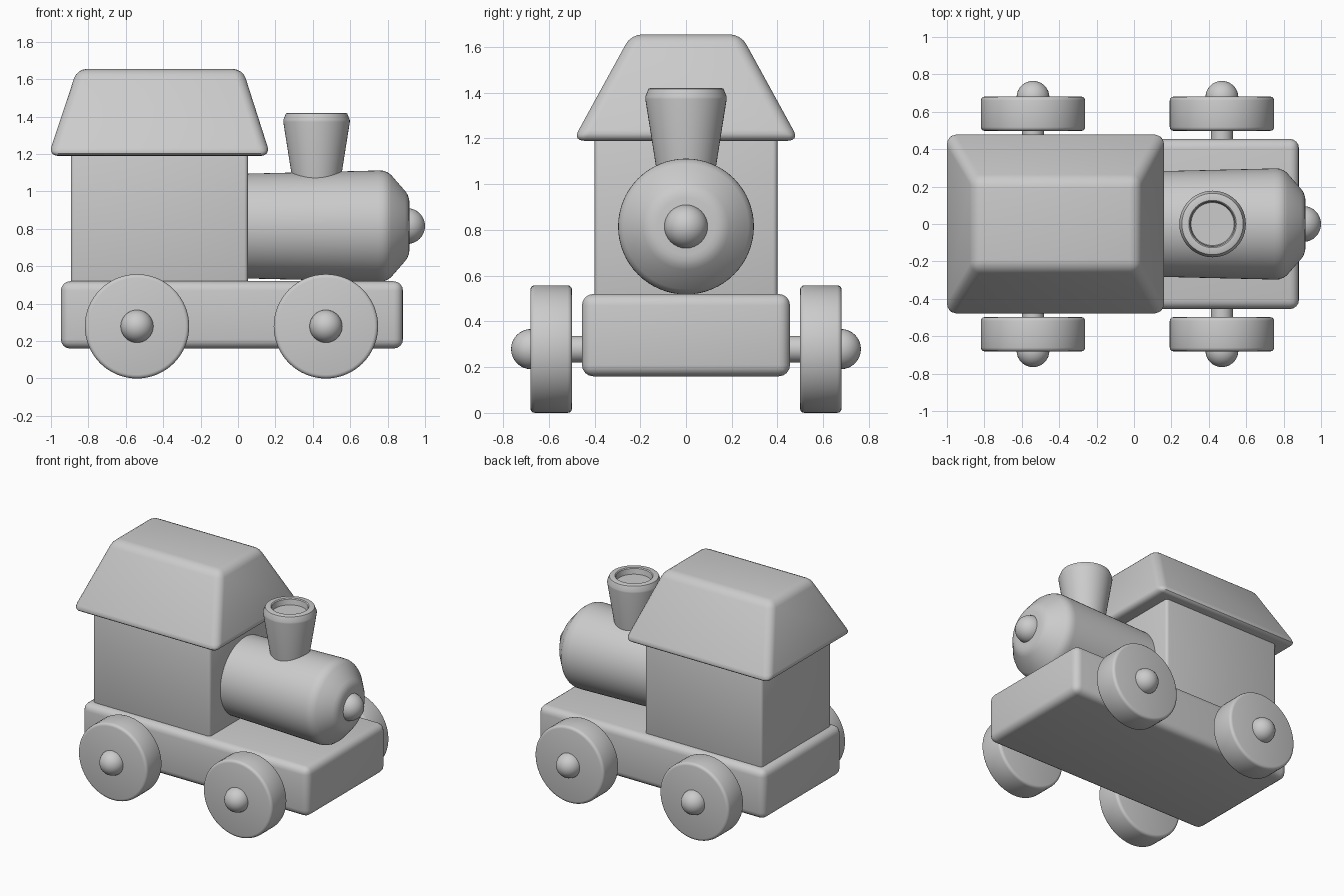
import bpy, bmesh
from math import pi, sin, cos, radians
from mathutils import Matrix

if "Cube" in bpy.data.objects:
    bpy.data.objects.remove(bpy.data.objects["Cube"])


def finish(name, bm, matrix=Matrix()):
    bmesh.ops.remove_doubles(bm, verts=bm.verts, dist=1e-5)
    bmesh.ops.recalc_face_normals(bm, faces=bm.faces)
    mesh = bpy.data.meshes.new(name)
    bm.to_mesh(mesh)
    bm.free()
    mesh.shade_smooth()
    mesh.set_sharp_from_angle(angle=radians(32))
    obj = bpy.data.objects.new(name, mesh)
    obj.matrix_world = matrix
    bpy.context.collection.objects.link(obj)
    return obj


def block(name, x, y, z, bevel, segments=4, top_x=None, top_y=None):
    """Bevelled box; x and z are ranges, y a half width, optional smaller top."""
    bm = bmesh.new()
    bmesh.ops.create_cube(bm, size=2)
    for v in bm.verts:
        top = v.co.z > 0
        xr = top_x if top and top_x else x
        yr = top_y if top and top_y else y
        v.co = (xr[v.co.x > 0], yr * v.co.y, z[top])
    bmesh.ops.bevel(bm, geom=bm.edges[:], offset=bevel, segments=segments,
                    profile=0.5, affect='EDGES')
    return finish(name, bm)


def lathe(name, profile, matrix, steps=48):
    """Revolve (radius, height) points round local z."""
    bm = bmesh.new()
    verts = [bm.verts.new((r, 0, h)) for r, h in profile]
    edges = [bm.edges.new(pair) for pair in zip(verts, verts[1:])]
    bmesh.ops.spin(bm, geom=verts + edges, cent=(0, 0, 0), axis=(0, 0, 1),
                   angle=2 * pi, steps=steps, use_merge=True)
    return finish(name, bm, matrix)


def ball(radius, centre, n=16):
    return [(radius * sin(pi * i / n), centre - radius * cos(pi * i / n))
            for i in range(n + 1)]


# Body
block("chassis", (-0.947, 0.882), 0.455, (0.16, 0.52), 0.05)
block("cabin", (-0.893, 0.053), 0.40, (0.50, 1.21), 0.02, 3)
block("roof", (-1.014, 0.174), 0.495, (1.19, 1.655), 0.05, 4,
      top_x=(-0.86, 0.025), top_y=0.24)

# Boiler with rounded, chamfered front and nose knob
along_x = Matrix.Translation((0, 0, 0.815)) @ Matrix.Rotation(pi / 2, 4, 'Y')
lathe("boiler", [(0, 0.0), (0.279, 0.0), (0.297, 0.75), (0.296, 0.775),
                 (0.288, 0.798), (0.274, 0.818), (0.188, 0.893),
                 (0.170, 0.906), (0.148, 0.914), (0.125, 0.917), (0, 0.917)],
      along_x, 64)
lathe("nose_knob", ball(0.096, 0.904), along_x, 32)

# Funnel with a shallow recess in the top
lathe("funnel", [(0, 1.0), (0.119, 1.0), (0.178, 1.372), (0.178, 1.382),
                 (0.164, 1.417), (0.157, 1.42), (0.127, 1.42), (0.121, 1.414),
                 (0.115, 1.375), (0, 1.375)], Matrix.Translation((0.42, 0, 0)))

# Wheels, hub caps and axles
R, IN, OUT, B = 0.279, 0.498, 0.681, 0.02
arc = [(B * cos(a), B * sin(a)) for a in (0, pi / 6, pi / 3, pi / 2)]
wheel = ([(0, IN)] + [(R - B + c, IN + B - s) for c, s in reversed(arc)]
         + [(R - B + c, OUT - B + s) for c, s in arc] + [(0, OUT)])
for place, x in (("rear", -0.54), ("front", 0.47)):
    hub = Matrix.Translation((x, 0, 0.279))
    lathe(place + "_axle", [(0, -0.55), (0.058, -0.55), (0.058, 0.55), (0, 0.55)],
          hub @ Matrix.Rotation(pi / 2, 4, 'X'), 32)
    for side, s in (("left", 1), ("right", -1)):
        m = hub @ Matrix.Rotation(-s * pi / 2, 4, 'X')
        lathe(f"{place}_{side}_wheel", wheel, m, 64)
        lathe(f"{place}_{side}_hub_cap", ball(0.088, 0.677), m, 32)
